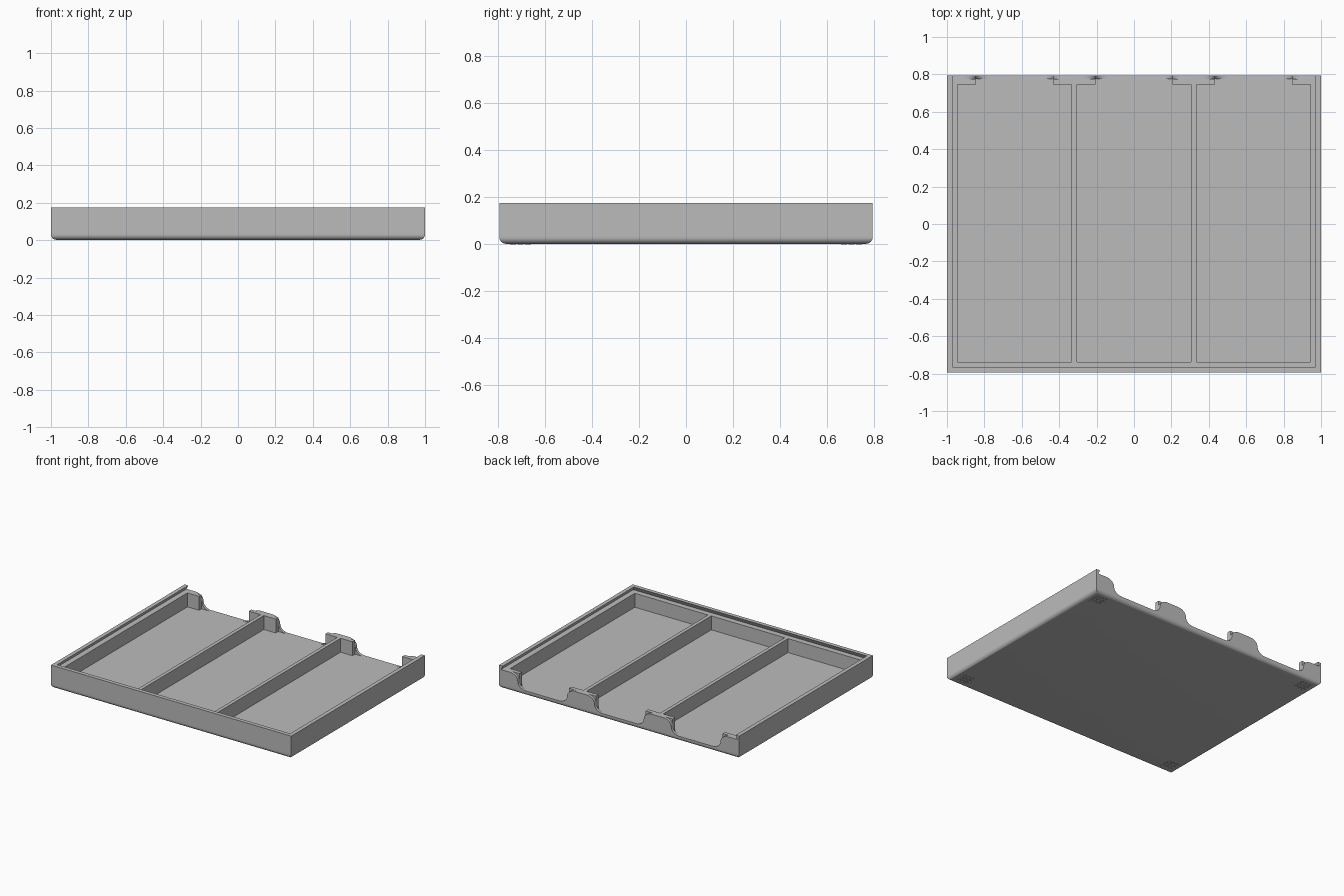
import bpy, bmesh, math

cube = bpy.data.objects.get("Cube")
if cube:
    bpy.data.objects.remove(cube, do_unlink=True)

W, D, H = 1.0, 0.795, 0.175        # half width, half depth, height
LEDGE, FLOOR = 0.145, 0.04         # lid ledge and floor heights
WALL, FILLET = 0.057, 0.03         # wall thickness, bottom rounding
BACK_IN, PLATE = 0.745, 0.775      # inner faces of rear posts and rear plate
PITCH = 0.639                      # compartment spacing
PAD = 0.002                        # height of the pads underneath

grey = bpy.data.materials.new("plain_grey")
grey.use_nodes = True
colour = (0.5, 0.5, 0.5, 1)
grey.diffuse_color = colour
grey.node_tree.nodes["Principled BSDF"].inputs["Base Color"].default_value = colour


def finish(name, bm):
    bmesh.ops.remove_doubles(bm, verts=bm.verts, dist=0.00001)
    bmesh.ops.recalc_face_normals(bm, faces=bm.faces)
    mesh = bpy.data.meshes.new(name)
    bm.to_mesh(mesh)
    bm.free()
    mesh.materials.append(grey)
    obj = bpy.data.objects.new(name, mesh)
    bpy.context.collection.objects.link(obj)
    bpy.ops.object.select_all(action='DESELECT')
    obj.select_set(True)
    bpy.context.view_layer.objects.active = obj
    bpy.ops.object.shade_smooth_by_angle(angle=math.radians(30))
    return obj


def loft(name, rings, closed=True):
    """Skin matching rings of points and cap both ends."""
    bm = bmesh.new()
    rows = [[bm.verts.new(p) for p in ring] for ring in rings]
    bm.faces.new(rows[0])
    bm.faces.new(rows[-1])
    for a, b in zip(rows, rows[1:]):
        for i in range(len(a)):
            j = (i + 1) % len(a)
            bm.faces.new((a[i], a[j], b[j], b[i]))
    return finish(name, bm)


def rect(x0, x1, y0, y1, z):
    return [(x0, y0, z), (x1, y0, z), (x1, y1, z), (x0, y1, z)]


def box(name, x0, x1, y0, y1, z0, z1):
    return loft(name, [rect(x0, x1, y0, y1, z) for z in (z0, z1)])


# Floor slab, rounded along its lower edge
rings = []
for i in range(9):
    t = i / 8 * math.pi / 2
    inset = FILLET * (1 - math.sin(t))
    z = PAD + (FILLET - PAD) * (1 - math.cos(t))
    rings.append(rect(inset - W, W - inset, inset - D, D - inset, z))
rings.append(rect(-W, W, -D, D, FLOOR))
loft("floor_slab", rings)

# Front and side walls: one section with an undercut lid groove, swept in a U
section = [(0, FLOOR), (0, H), (0.03, H), (0.015, LEDGE), (WALL, LEDGE), (WALL, FLOOR)]
loft("outer_walls", [
    [(s - W, D, z) for s, z in section],
    [(s - W, s - D, z) for s, z in section],
    [(W - s, s - D, z) for s, z in section],
    [(W - s, D, z) for s, z in section],
])


def scallop(centre, top, foot):
    """Rear plate lobe: rounded shoulders running into curved feet."""
    mid, half = (LEDGE + FLOOR) / 2, (top + foot) / 2
    rise, run, n = mid - FLOOR, (foot - top) / 2, 8
    side = []
    for i in range(n + 1):
        t = i / n * math.pi / 2
        side.append((foot - run * math.sin(t), mid - rise * math.cos(t)))
    for i in range(1, n + 1):
        t = i / n * math.pi / 2
        side.append((top + run * math.cos(t), mid + rise * math.sin(t)))
    return side


def rear_lobe(name, side, centre, flip):
    """Extrude half a lobe outward from centre, mirrored by flip."""
    outline = [(0, FLOOR)] + side + [(0, LEDGE)]
    loft(name, [[(centre + flip * x, y, z) for x, z in outline] for y in (PLATE, D)])


# Compartment dividers with thick rear posts and scalloped rear plates
lobe = scallop(0, PITCH / 2 - 0.27, PITCH / 2 - 0.14)
for s, label in ((-1, "right"), (1, "left")):
    x = s * PITCH / 2
    box(label + "_divider", x - 0.0135, x + 0.0135, -D + WALL, BACK_IN, FLOOR, LEDGE)
    box(label + "_divider_post", x - 0.1125, x + 0.1125, BACK_IN, PLATE, FLOOR, LEDGE)
    outline = lobe + [(-px, pz) for px, pz in reversed(lobe)]
    loft(label + "_rear_lobe", [[(x + px, y, pz) for px, pz in outline] for y in (PLATE, D)])

    # Corner post and half lobe against the side wall
    edge = s * (W - WALL)
    inner = s * (PITCH + 0.207)
    box(label + "_corner_post", min(edge, inner), max(edge, inner),
        BACK_IN, PLATE, FLOOR, LEDGE)
    shift = W - WALL - PITCH
    rear_lobe(label + "_corner_lobe", scallop(0, shift - 0.27, shift - 0.14), edge, -s) \
        if shift > 0.27 else None

# Gridded pads under the four corners
for sx in (-1, 1):
    for sy in (-1, 1):
        bm = bmesh.new()
        for i in (-1, 0, 1):
            for j in (-1, 0, 1):
                made = bmesh.ops.create_cube(bm, size=1)["verts"]
                bmesh.ops.scale(bm, verts=made, vec=(0.024, 0.024, PAD))
                bmesh.ops.translate(bm, verts=made, vec=(
                    sx * (W - 0.09) + i * 0.032, sy * (D - 0.09) + j * 0.032, PAD / 2))
        finish("corner_pad", bm)
